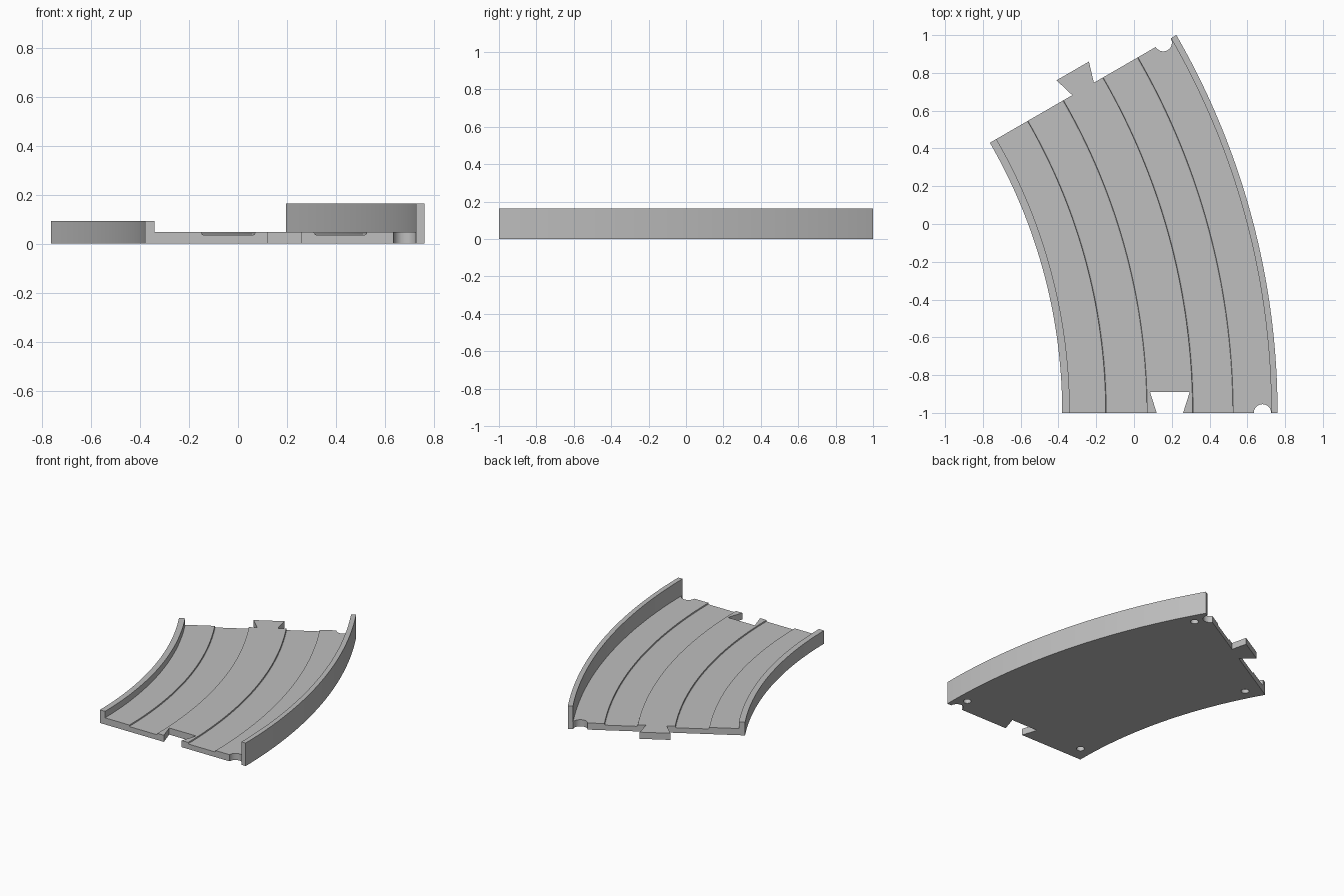
import bpy, bmesh, math

if "Cube" in bpy.data.objects:
    bpy.data.objects.remove(bpy.data.objects["Cube"])

CX, CY = -3.24, -1.0            # centre of the bend
SWEEP = math.radians(30)
STEPS = 48
FLOOR, LOW, HIGH, GROOVE = 0.047, 0.093, 0.163, 0.036

grey = bpy.data.materials.new("track grey")
grey.diffuse_color = (0.52, 0.52, 0.52, 1)
grey.use_nodes = True
grey.node_tree.nodes["Principled BSDF"].inputs["Base Color"].default_value = grey.diffuse_color


def place(r, v, a):
    """Radius r and tangential offset v, turned by angle a about the bend centre."""
    return (CX + r * math.cos(a) - v * math.sin(a),
            CY + r * math.sin(a) + v * math.cos(a))


def finish(name, bm):
    bmesh.ops.recalc_face_normals(bm, faces=bm.faces)
    mesh = bpy.data.meshes.new(name)
    bm.to_mesh(mesh)
    bm.free()
    mesh.materials.append(grey)
    ob = bpy.data.objects.new(name, mesh)
    bpy.context.collection.objects.link(ob)
    return ob


def prism(name, outline, a, z0, z1):
    """Upright prism from an outline of (radius, tangential) points."""
    bm = bmesh.new()
    face = bm.faces.new([bm.verts.new((*place(r, v, a), z0)) for r, v in outline])
    up = bmesh.ops.extrude_face_region(bm, geom=[face])["geom"]
    bmesh.ops.translate(bm, vec=(0, 0, z1 - z0),
                        verts=[g for g in up if isinstance(g, bmesh.types.BMVert)])
    return finish(name, bm)


def circle(r, v, radius, n=32):
    return [(r + radius * math.cos(2 * math.pi * i / n),
             v + radius * math.sin(2 * math.pi * i / n)) for i in range(n)]


def groove(r0, r1):
    """Shallow lane groove with softened lower corners."""
    c, m = 0.008, GROOVE + 0.003
    return [(r0, FLOOR), (r0 + 0.002, m), (r0 + c, GROOVE),
            (r1 - c, GROOVE), (r1 - 0.002, m), (r1, FLOOR)]


# Track bed: cross-section with a low inner wall, two lanes and a tall outer wall
profile = [(2.86, 0), (2.86, LOW), (2.90, LOW), (2.90, FLOOR),
           *groove(3.09, 3.31), *groove(3.55, 3.765),
           (3.967, FLOOR), (3.967, HIGH), (4.0, HIGH), (4.0, 0)]
bm = bmesh.new()
rings = []
for i in range(STEPS + 1):
    a = SWEEP * i / STEPS
    rings.append([bm.verts.new((*place(r, 0, a), z)) for r, z in profile])
n = len(profile)
for p, q in zip(rings, rings[1:]):
    for j in range(n):
        k = (j + 1) % n
        bm.faces.new((p[j], p[k], q[k], q[j]))
bm.faces.new(rings[0])
bm.faces.new(rings[-1])
track = finish("curved_track", bm)

# Cutters: dovetail socket, round end notches and blind holes underneath
MID, PEG = 3.43, 3.92
k = (0.105 - 0.07) / 0.11       # dovetail flare
socket = [(MID - 0.07 + 0.05 * k, -0.05), (MID + 0.07 - 0.05 * k, -0.05),
          (MID + 0.105, 0.11), (MID - 0.105, 0.11)]
cutters = [prism("socket_cutter", socket, 0, -0.1, 0.1)]
for a, side in ((0, 1), (SWEEP, -1)):
    cutters.append(prism("notch_cutter", circle(PEG, 0, 0.046), a, -0.1, 0.1))
    for r in (2.95, PEG):
        cutters.append(prism("hole_cutter", circle(r, side * 0.108, 0.026, 24),
                             a, -0.1, 0.027))

for c in cutters:
    mod = track.modifiers.new(c.name, 'BOOLEAN')
    mod.operation = 'DIFFERENCE'
    mod.solver = 'EXACT'
    mod.object = c
bpy.context.view_layer.objects.active = track
track.select_set(True)
for name in [m.name for m in track.modifiers]:
    bpy.ops.object.modifier_apply(modifier=name)
for c in cutters:
    bpy.data.objects.remove(c)
bpy.ops.object.shade_smooth_by_angle(angle=math.radians(25))

# Dovetail tab on the far end
prism("dovetail_tab", [(MID - 0.066, 0), (MID + 0.066, 0),
                       (MID + 0.099, 0.11), (MID - 0.099, 0.11)], SWEEP, 0, FLOOR)
